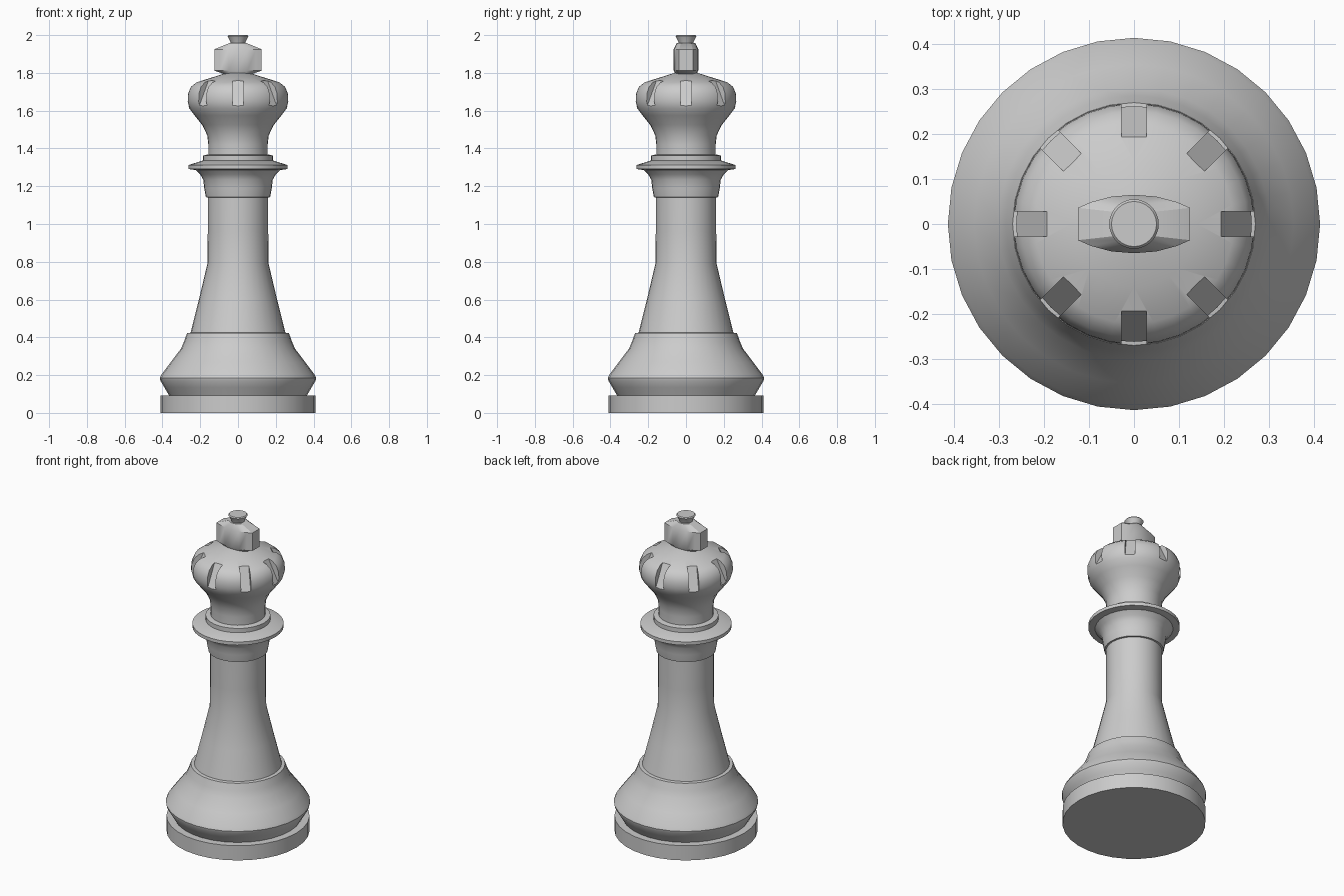
import bpy, bmesh, math
from mathutils import Matrix, Vector

if "Cube" in bpy.data.objects:
    bpy.data.objects.remove(bpy.data.objects["Cube"])

N = 32


def finish(name, bm, angle=35):
    bmesh.ops.recalc_face_normals(bm, faces=bm.faces)
    me = bpy.data.meshes.new(name)
    bm.to_mesh(me)
    bm.free()
    ob = bpy.data.objects.new(name, me)
    bpy.context.collection.objects.link(ob)
    shade(ob, angle)
    return ob


def shade(ob, angle):
    bpy.ops.object.select_all(action='DESELECT')
    ob.select_set(True)
    bpy.context.view_layer.objects.active = ob
    bpy.ops.object.shade_smooth_by_angle(angle=math.radians(angle))


def loft(name, rings, angle=35):
    """Skin a stack of closed rings and cap both ends."""
    bm = bmesh.new()
    loops = [[bm.verts.new(p) for p in r] for r in rings]
    n = len(loops[0])
    for a, b in zip(loops, loops[1:]):
        for i in range(n):
            j = (i + 1) % n
            bm.faces.new((a[i], a[j], b[j], b[i]))
    bm.faces.new(loops[0][::-1])
    bm.faces.new(loops[-1])
    return finish(name, bm, angle)


def lathe(name, profile, angle=35):
    ts = [2 * math.pi * i / N for i in range(N)]
    return loft(name, [[(r * math.cos(t), r * math.sin(t), z) for t in ts]
                       for r, z in profile], angle)


# Base and body
lathe("base_disc", [(0.41, 0), (0.41, 0.093)])
lathe("foot", [(0.365, 0.093), (0.39, 0.135), (0.411, 0.17), (0.414, 0.185), (0.405, 0.203),
               (0.355, 0.27), (0.302, 0.34), (0.285, 0.38), (0.27, 0.422), (0.25, 0.425)])
lathe("stem", [(0.252, 0.42), (0.207, 0.60), (0.162, 0.79), (0.16, 0.96), (0.16, 1.145)])

# Collar and rim
lathe("collar", [(0.158, 1.14), (0.17, 1.142), (0.179, 1.19), (0.184, 1.235),
                 (0.2, 1.262), (0.225, 1.287)])
lathe("rim", [(0.22, 1.285), (0.262, 1.291), (0.262, 1.312), (0.19, 1.335)])
lathe("neck_ring", [(0.186, 1.33), (0.186, 1.362), (0.155, 1.369)])

# Crown head
head = lathe("crown", [(0.157, 1.36), (0.157, 1.42), (0.163, 1.47), (0.19, 1.525),
                       (0.23, 1.575), (0.258, 1.612), (0.269, 1.648), (0.267, 1.69),
                       (0.252, 1.726), (0.222, 1.75), (0.14, 1.775), (0.045, 1.805)], 50)

# Eight tilted grooves around the crown
bm = bmesh.new()
inner, outer = Vector((0.19, 0, 1.765)), Vector((0.262, 0, 1.625))
d = (outer - inner).normalized()
nrm = Vector((-d.z, 0, d.x))
mid = (inner + outer) / 2 + nrm * 0.1
for k in range(8):
    m = Matrix((nrm, (0, 1, 0), d)).transposed().to_4x4()
    m.translation = mid
    m = Matrix.Rotation(k * math.pi / 4, 4, 'Z') @ m
    bmesh.ops.create_cube(bm, size=1, matrix=m @ Matrix.Diagonal((0.2, 0.056, 0.2, 1)))
cutter = finish("groove_cutter", bm)
mod = head.modifiers.new("grooves", 'BOOLEAN')
mod.operation, mod.object, mod.solver = 'DIFFERENCE', cutter, 'EXACT'
bpy.context.view_layer.objects.active = head
bpy.ops.object.select_all(action='DESELECT')
head.select_set(True)
bpy.ops.object.modifier_apply(modifier="grooves")
bpy.data.objects.remove(cutter)
shade(head, 40)

# Lens-shaped finial bar
half = [(0.125, 0.036), (0.095, 0.049), (0.05, 0.061), (0, 0.065),
        (-0.05, 0.061), (-0.095, 0.049), (-0.125, 0.036)]
lens = half + [(-x, -y) for x, y in half]
loft("finial_bar", [[(x * sx, y * sy, z) for x, y in lens] for sx, sy, z in
                    [(0.4, 0.8, 1.785), (1, 1, 1.812), (1, 1, 1.925), (0.36, 0.75, 1.958)]], 30)

# Top knob
lathe("top_knob", [(0.035, 1.945), (0.04, 1.965), (0.055, 1.994), (0.05, 2.0)])
